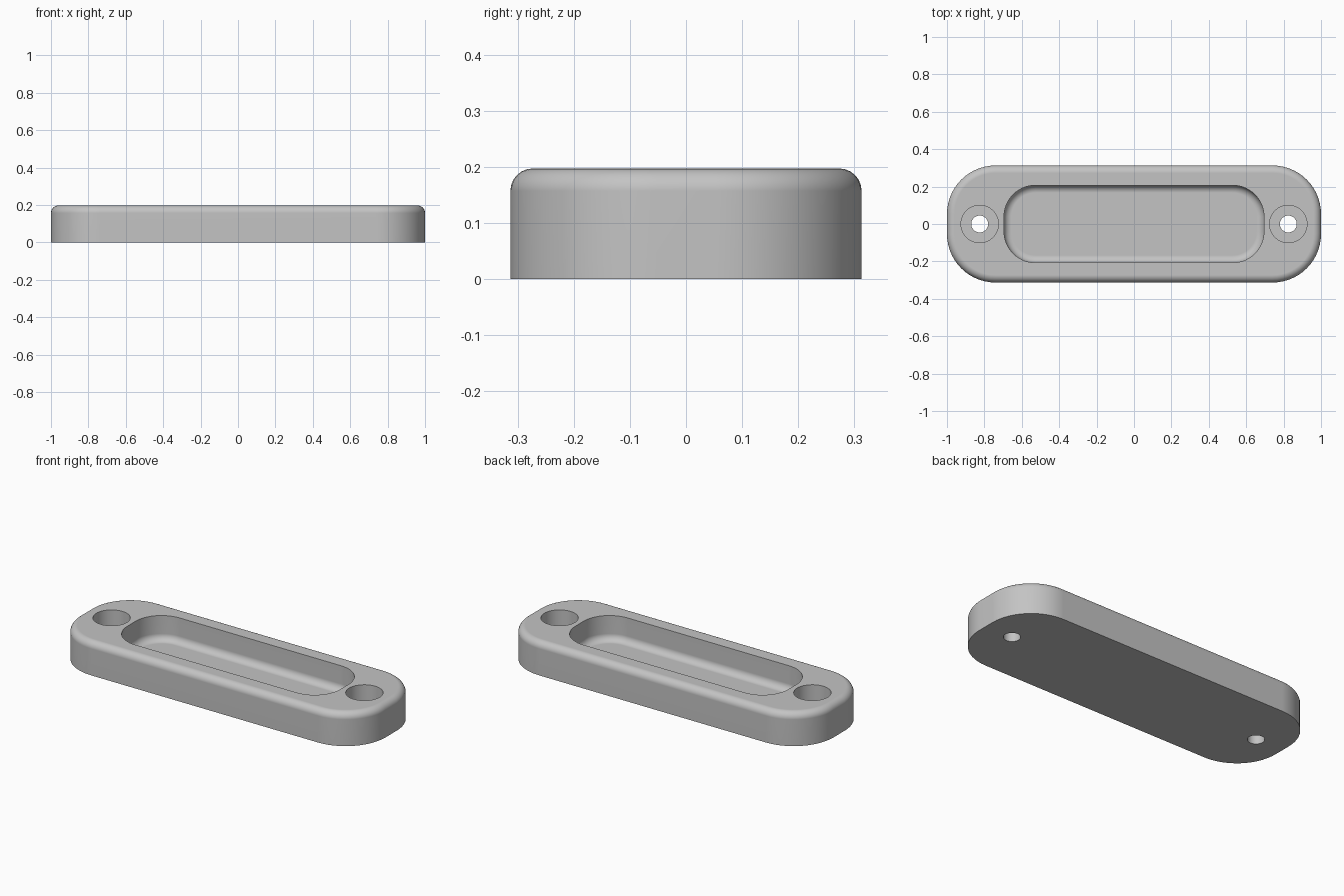
import bpy, bmesh, math

cube = bpy.data.objects.get("Cube")
if cube:
    bpy.data.objects.remove(cube, do_unlink=True)

HEIGHT = 0.197
FLOOR = 0.05
FILLET = 0.04

grey = bpy.data.materials.new("satin grey")
grey.use_nodes = True
colour = (0.55, 0.55, 0.55, 1)
grey.diffuse_color = colour
grey.node_tree.nodes["Principled BSDF"].inputs["Base Color"].default_value = colour


def rounded_outline(hx, hy, r, steps=14):
    """Rounded rectangle; equal half sizes and radius give a circle."""
    pts = []
    for quarter, (sx, sy) in enumerate([(1, 1), (-1, 1), (-1, -1), (1, -1)]):
        for i in range(steps + 1):
            a = (quarter + i / steps) * math.pi / 2
            pts.append((sx * (hx - r) + r * math.cos(a), sy * (hy - r) + r * math.sin(a)))
    return pts


def loft(name, hx, hy, r, profile, x=0):
    """Stack of outlines; profile is a list of (inset, z)."""
    bm = bmesh.new()
    rings = [[bm.verts.new((px + x, py, z)) for px, py in rounded_outline(hx - d, hy - d, r - d)]
             for d, z in profile]
    for low, high in zip(rings, rings[1:]):
        for i in range(len(low)):
            j = (i + 1) % len(low)
            bm.faces.new((low[i], low[j], high[j], high[i]))
    bm.faces.new(rings[0][::-1])
    bm.faces.new(rings[-1])
    bmesh.ops.remove_doubles(bm, verts=bm.verts, dist=1e-5)
    mesh = bpy.data.meshes.new(name)
    bm.to_mesh(mesh)
    bm.free()
    mesh.materials.append(grey)
    obj = bpy.data.objects.new(name, mesh)
    bpy.context.collection.objects.link(obj)
    return obj


def arc(z, direction, steps=6):
    """Quarter-round of (inset, z) points ending at height z."""
    angles = [i / steps * math.pi / 2 for i in range(steps + 1)]
    return [(FILLET * (1 - math.cos(a)), z + direction * FILLET * (math.sin(a) - 1)) for a in angles]


# Plate with a rounded top rim
plate = loft("recessed_handle_plate", 1, 0.313, 0.26, [(0, 0)] + arc(HEIGHT, 1))

# Finger recess with a rounded floor edge
cutters = [loft("recess_cutter", 0.695, 0.207, 0.168, arc(FLOOR, -1)[::-1] + [(0, HEIGHT + 0.1)])]

# Stepped screw holes at both ends
for side, x in (("left", 0.825), ("right", -0.825)):
    cutters.append(loft(side + "_screw_cutter", 0.1, 0.1, 0.1,
                        [(0.055, -0.1), (0.055, FLOOR), (0, FLOOR), (0, HEIGHT + 0.1)], x))

for cutter in cutters:
    cutter.hide_render = True
    mod = plate.modifiers.new(cutter.name, "BOOLEAN")
    mod.operation = "DIFFERENCE"
    mod.solver = "EXACT"
    mod.object = cutter

# Apply the cuts and drop the helpers
bpy.ops.object.select_all(action="DESELECT")
plate.select_set(True)
bpy.context.view_layer.objects.active = plate
for mod in list(plate.modifiers):
    bpy.ops.object.modifier_apply(modifier=mod.name)
for cutter in cutters:
    bpy.data.objects.remove(cutter, do_unlink=True)

# Smooth rounds beside truly flat faces
bpy.ops.object.shade_smooth_by_angle(angle=math.radians(30))
weighted = plate.modifiers.new("flat_face_normals", "WEIGHTED_NORMAL")
weighted.keep_sharp = True
